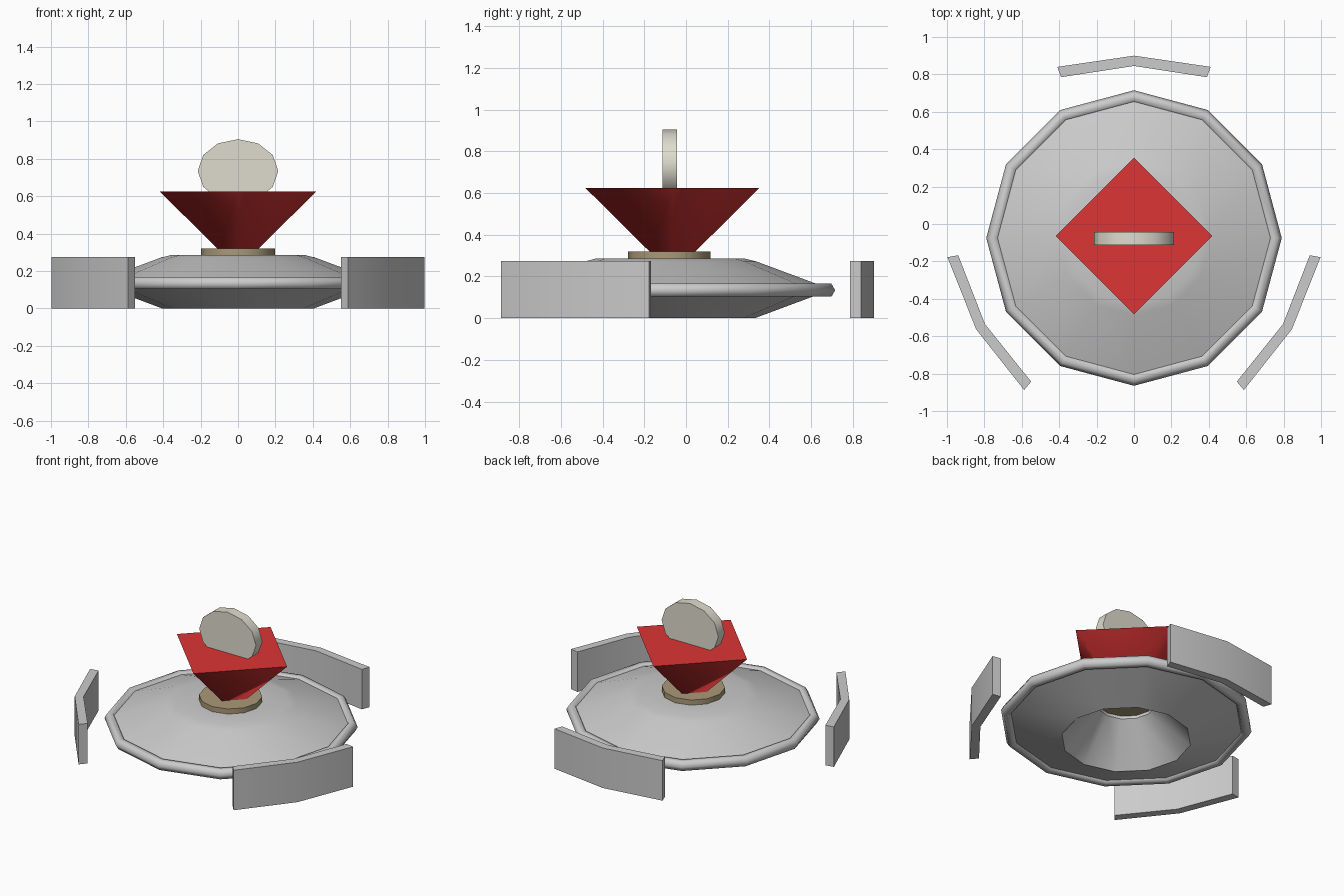
import bpy, bmesh, math

if "Cube" in bpy.data.objects:
    bpy.data.objects.remove(bpy.data.objects["Cube"])

CY = -0.075  # y of the dish axis
SIDES = 12


def material(name, rgb):
    m = bpy.data.materials.new(name)
    m.diffuse_color = (*rgb, 1)
    m.use_nodes = True
    m.node_tree.nodes["Principled BSDF"].inputs["Base Color"].default_value = m.diffuse_color
    return m


def make(name, verts, faces, smooth=40, mat=None):
    me = bpy.data.meshes.new(name)
    me.from_pydata(verts, [], faces)
    bm = bmesh.new()
    bm.from_mesh(me)
    bmesh.ops.recalc_face_normals(bm, faces=bm.faces)
    bm.to_mesh(me)
    bm.free()
    ob = bpy.data.objects.new(name, me)
    bpy.context.collection.objects.link(ob)
    if mat:
        me.materials.append(mat)
    bpy.ops.object.select_all(action='DESELECT')
    ob.select_set(True)
    bpy.context.view_layer.objects.active = ob
    bpy.ops.object.shade_smooth_by_angle(angle=math.radians(smooth))
    return ob


def lathe(name, profile, smooth=40):
    """Spin a closed (radius, z) profile around the dish axis."""
    n = len(profile)
    verts, faces = [], []
    for i in range(SIDES):
        a = math.tau * i / SIDES
        verts += [(r * math.cos(a), CY + r * math.sin(a), z) for r, z in profile]
        j = (i + 1) % SIDES
        faces += [(i * n + k, i * n + (k + 1) % n, j * n + (k + 1) % n, j * n + k)
                  for k in range(n)]
    return make(name, verts, faces, smooth)


def prism(name, bottom, top, smooth=40, mat=None):
    """Solid between two matching outlines."""
    n = len(bottom)
    faces = [tuple(range(n)), tuple(range(n, 2 * n))]
    faces += [(i, (i + 1) % n, n + (i + 1) % n, n + i) for i in range(n)]
    return make(name, bottom + top, faces, smooth, mat)


def ring(n, r, cy, z):
    return [(r * math.cos(math.tau * i / n), cy + r * math.sin(math.tau * i / n), z)
            for i in range(n)]


red = material("red", (0.72, 0.035, 0.035))
tan = material("tan", (0.40, 0.32, 0.19))
cream = material("cream", (0.74, 0.72, 0.62))

# Hollow saucer
lathe("dish", [(0.18, 0.285), (0.36, 0.285), (0.415, 0.271), (0.74, 0.15),
               (0.74, 0.125), (0.405, 0.0), (0.18, 0.25)])

# Rolled edge with six-sided section
lathe("dish_rim", [(0.754 + 0.036 * math.cos(math.tau * k / 6),
                    0.134 + 0.036 * math.sin(math.tau * k / 6)) for k in range(6)], 65)

# Hub collar
prism("collar", ring(12, 0.197, CY - 0.005, 0.27), ring(12, 0.197, CY - 0.005, 0.32), 40, tan)

# Flared square seat
prism("funnel", ring(4, 0.10, -0.065, 0.31), ring(4, 0.418, -0.065, 0.625), 75, red)

# Upright oval back plate
oval = [(0.215 * math.cos(math.tau * i / 12), 0.735 + 0.17 * math.sin(math.tau * i / 12))
        for i in range(12)]
prism("oval_plate", [(x, -0.113, z) for x, z in oval], [(x, -0.043, z) for x, z in oval],
      40, cream)

# Three bent guard panels around the dish
panel = [(-0.41, 0.915), (0, 0.975), (0.41, 0.915), (0.39, 0.86), (0, 0.92), (-0.39, 0.86)]
for i in range(3):
    c, s = math.cos(math.tau * i / 3), math.sin(math.tau * i / 3)
    pts = [(x * c - y * s, x * s + y * c + CY) for x, y in panel]
    prism(f"guard_panel_{i + 1}", [(x, y, 0.0) for x, y in pts],
          [(x, y, 0.274) for x, y in pts], 40)
